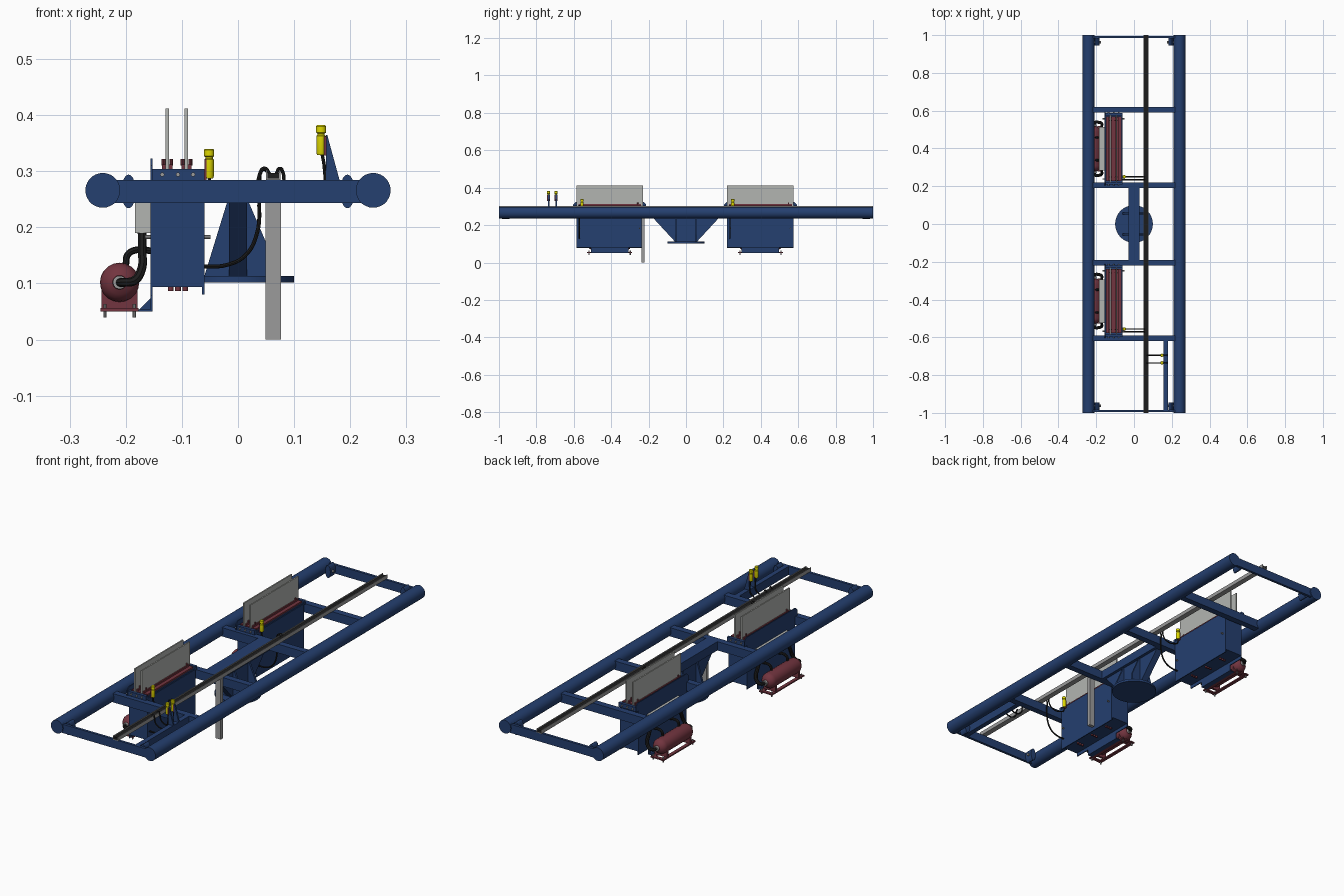
import bpy, bmesh, math
from mathutils import Vector

if "Cube" in bpy.data.objects:
    bpy.data.objects.remove(bpy.data.objects["Cube"])


def material(name, rgb):
    m = bpy.data.materials.new(name)
    m.diffuse_color = (*rgb, 1)
    m.use_nodes = True
    m.node_tree.nodes["Principled BSDF"].inputs["Base Color"].default_value = m.diffuse_color
    return m


BLUE = material("navy_paint", (0.018, 0.05, 0.16))
RED = material("maroon_paint", (0.17, 0.035, 0.05))
YELLOW = material("yellow_plastic", (0.75, 0.70, 0.0))
GREY = material("grey_metal", (0.33, 0.33, 0.33))
PALE = material("pale_panel", (0.45, 0.46, 0.44))
BLACK = material("black_rubber", (0.012, 0.012, 0.012))


def add(name, me, mat, smooth=False):
    me.materials.clear()
    me.materials.append(mat)
    if smooth:
        me.shade_smooth()
        me.set_sharp_from_angle(angle=math.radians(40))
    ob = bpy.data.objects.new(name, me)
    bpy.context.collection.objects.link(ob)
    return ob


def mesh_of(name, verts, faces):
    bm = bmesh.new()
    vs = [bm.verts.new(v) for v in verts]
    for f in faces:
        bm.faces.new([vs[i] for i in f])
    bmesh.ops.recalc_face_normals(bm, faces=bm.faces)
    me = bpy.data.meshes.new(name)
    bm.to_mesh(me)
    bm.free()
    return me


def prism(name, pts, axis, a, b, mat):
    """Extrude a 2D outline along axis x, y or z from a to b."""
    put = {"x": lambda p, t: (t, p[0], p[1]), "y": lambda p, t: (p[0], t, p[1]),
           "z": lambda p, t: (p[0], p[1], t)}[axis]
    n = len(pts)
    verts = [put(p, t) for t in (a, b) for p in pts]
    faces = [range(n), range(n, 2 * n)]
    faces += [(i, (i + 1) % n, (i + 1) % n + n, i + n) for i in range(n)]
    return add(name, mesh_of(name, verts, faces), mat)


def box(name, x, y, z, mat):
    return prism(name, [(x[0], y[0]), (x[1], y[0]), (x[1], y[1]), (x[0], y[1])], "z", z[0], z[1], mat)


def lathe(name, origin, axis, profile, mat, seg=20):
    """Revolve (radius, distance) pairs about an axis, with flat caps."""
    q = Vector((0, 0, 1)).rotation_difference(Vector(axis))
    verts, faces = [], []
    for r, t in profile:
        for i in range(seg):
            a = 2 * math.pi * i / seg
            verts.append(Vector(origin) + q @ Vector((r * math.cos(a), r * math.sin(a), t)))
    for k in range(len(profile) - 1):
        for i in range(seg):
            j = (i + 1) % seg
            faces.append((k * seg + i, k * seg + j, (k + 1) * seg + j, (k + 1) * seg + i))
    faces += [range(seg), range(len(verts) - seg, len(verts))]
    return add(name, mesh_of(name, verts, faces), mat, True)


def rod(name, origin, axis, r, length, mat, seg=20):
    return lathe(name, origin, axis, [(r, 0), (r, length)], mat, seg)


def hose(name, pts, r):
    cu = bpy.data.curves.new(name, "CURVE")
    cu.dimensions = "3D"
    cu.bevel_depth, cu.bevel_resolution, cu.resolution_u = r, 2, 6
    cu.use_fill_caps = True
    sp = cu.splines.new("BEZIER")
    sp.bezier_points.add(len(pts) - 1)
    for bp, p in zip(sp.bezier_points, pts):
        bp.co = p
        bp.handle_left_type = bp.handle_right_type = "AUTO"
    ob = bpy.data.objects.new(name, cu)
    bpy.context.collection.objects.link(ob)
    bpy.context.view_layer.update()
    me = bpy.data.meshes.new_from_object(ob.evaluated_get(bpy.context.evaluated_depsgraph_get()))
    bpy.data.objects.remove(ob)
    return add(name, me, BLACK, True)


X, Y, Z = (1, 0, 0), (0, 1, 0), (0, 0, 1)

# Main frame: side tubes, cross beams, end plates and end lugs
for s in (-1, 1):
    rod("side_tube", (s * 0.241, -1, 0.266), Y, 0.031, 2, BLUE, 28)
    for y in (0.205, 0.605):
        box("cross_beam", (-0.23, 0.23), (s * y - 0.015, s * y + 0.015), (0.243, 0.284), BLUE)
    box("end_plate", (-0.23, 0.23), (s * 0.99 - 0.006, s * 0.99 + 0.006), (0.243, 0.284), BLUE)
    for t in (-1, 1):
        oval = [(t * 0.195 + 0.013 * math.cos(a * math.pi / 10), 0.264 + 0.03 * math.sin(a * math.pi / 10))
                for a in range(20)]
        prism("end_lug", oval, "y", s * 0.984, s * 0.945, BLUE)
        rod("lug_bolt", (t * 0.195 - 0.02, s * 0.962, 0.264), X, 0.006, 0.04, GREY, 8)

# Centre pedestal: spine beam, tapered web, side wings and round foot
box("spine_beam", (-0.03, 0.03), (-0.2, 0.2), (0.243, 0.284), BLUE)
prism("pedestal_web", [(-0.18, 0.243), (0.18, 0.243), (0.06, 0.113), (-0.06, 0.113)], "x", -0.016, 0.016, BLUE)
for y in (-0.055, 0.055):
    prism("pedestal_wing", [(-0.02, 0.243), (0.02, 0.243), (0.06, 0.15), (0.06, 0.113), (-0.06, 0.113)],
          "y", y - 0.005, y + 0.005, BLUE)
rod("pedestal_foot", (0, 0, 0.102), Z, 0.1, 0.011, BLUE, 32)

# Cable tray along the frame, with cables inside, and the hanging drop bar
box("tray_floor", (0.05, 0.076), (-1, 1), (0.284, 0.287), GREY)
for x in (0.05, 0.0735):
    box("tray_side", (x, x + 0.0025), (-1, 1), (0.284, 0.302), GREY)
box("tray_cables", (0.0525, 0.0735), (-0.998, 0.998), (0.287, 0.297), BLACK)
box("drop_bar", (0.049, 0.077), (-0.238, -0.221), (0, 0.284), GREY)


def sensor(x, y, z):
    """Yellow sensor: narrow body under a wider cap."""
    lathe("sensor", (x, y, z), Z, [(0.007, 0), (0.0085, 0.004), (0.0085, 0.034), (0.0065, 0.036),
                                   (0.0065, 0.038), (0.009, 0.04), (0.009, 0.051), (0.007, 0.053)], YELLOW, 14)


# Two identical tank and pump stations
for c in (-0.408, 0.398):
    y0, y1 = c - 0.178, c + 0.178
    # Tank body and its two face plates
    box("tank_body", (-0.152, -0.062), (y0, y1), (0.094, 0.296), BLUE)
    prism("tank_back_plate", [(y0, 0.078), (y1, 0.078), (y1, 0.284), (c + 0.195, 0.284), (c + 0.195, 0.31),
                              (c + 0.182, 0.323), (c - 0.182, 0.323), (c - 0.195, 0.31), (c - 0.195, 0.284),
                              (y0, 0.284)], "x", -0.156, -0.152, BLUE)
    box("tank_front_plate", (-0.064, -0.06), (y0, y1), (0.08, 0.29), BLUE)
    for s in (-1, 1):
        box("tank_top_flange", (-0.152, -0.06), (c + s * 0.183 - 0.007, c + s * 0.183 + 0.007), (0.284, 0.304), BLUE)
        for x in (-0.135, -0.107, -0.08):
            rod("flange_bolt", (x, c + s * 0.19, 0.294), (0, s, 0), 0.004, 0.005, GREY, 6)
        # Through bolts
        rod("tank_bolt", (-0.166, c + s * 0.16, 0.183), X, 0.0035, 0.117, GREY, 8)
    box("tank_lid", (-0.148, -0.066), (y0 + 0.008, y1 - 0.008), (0.296, 0.304), RED)
    # Upright panels held in clamps
    for x in (-0.126, -0.092):
        box("upright_panel", (x - 0.003, x + 0.003), (y0, y1), (0.3, 0.412), PALE)
        for s in (-1, 1):
            box("panel_clamp_rail", (x + s * 0.006 - 0.003, x + s * 0.006 + 0.003), (y0 + 0.01, y1 - 0.01),
                (0.304, 0.312), RED)
            for t in (-1, 1):
                rod("clamp_bolt", (x + s * 0.007, c + t * 0.15, 0.31), Z, 0.0035, 0.012, RED, 8)
    # Drain fittings below the tank
    for y in (-0.1, 0, 0.1):
        for x in (-0.12, -0.107, -0.094):
            rod("drain_fitting", (x, c + y, 0.087), Z, 0.005, 0.01, RED, 10)

    # Pump vessel with domed ends
    dome = [(0.035 * math.cos(a), 0.03 * math.sin(a)) for a in (1.2, 0.9, 0.6, 0.3, 0)]
    prof = [(0.01, -0.125)] + [(r, -0.09 - t) for r, t in dome]
    prof += [(r, 0.09 + t) for r, t in reversed(dome)] + [(0.01, 0.125)]
    lathe("pump_vessel", (-0.211, c, 0.102), Y, prof, RED, 20)
    # Pump base, saddles, feet and support brackets
    for s in (-1, 1):
        y = c + s * 0.085
        box("pump_saddle", (-0.243, -0.179), (y - 0.005, y + 0.005), (0.055, 0.09), RED)
        x = -0.211 + s * 0.026
        box("pump_base_rail", (x - 0.008, x + 0.008), (c - 0.12, c + 0.12), (0.05, 0.056), RED)
        box("pump_base_tie", (-0.245, -0.178), (c + s * 0.11 - 0.008, c + s * 0.11 + 0.008), (0.05, 0.056), RED)
        for t in (-1, 1):
            rod("base_bolt", (-0.211 + t * 0.026, c + s * 0.11, 0.039), Z, 0.003, 0.024, GREY, 8)
        prism("pump_bracket", [(-0.152, 0.05), (-0.18, 0.05), (-0.152, 0.078)], "y", y - 0.004, y + 0.004, BLUE)
        # Pump hoses at both ends
        e = c + s * 0.14
        lathe("hose_collar", (-0.211, c + s * 0.115, 0.102), (0, s, 0), [(0.012, 0), (0.012, 0.014)], GREY, 14)
        hose("end_hose", [(-0.211, c + s * 0.118, 0.102), (-0.205, e, 0.102), (-0.185, e, 0.105),
                          (-0.172, e - s * 0.005, 0.125), (-0.171, e - s * 0.02, 0.16),
                          (-0.171, e - s * 0.035, 0.192)], 0.008)
        hose("top_hose", [(-0.2, c + s * 0.06, 0.134), (-0.196, c + s * 0.06, 0.152),
                          (-0.18, c + s * 0.06, 0.16), (-0.153, c + s * 0.06, 0.158)], 0.006)
    box("pump_bracket_plate", (-0.18, -0.152), (c - 0.1, c + 0.1), (0.05, 0.054), BLUE)
    box("tank_back_rim", (-0.156, -0.152), (c - 0.1, c + 0.1), (0.05, 0.08), BLUE)
    box("control_box", (-0.184, -0.156), (c - 0.115, c + 0.115), (0.19, 0.245), PALE)

    # Station sensor, its bracket and cables to the tray
    y = c - 0.148
    box("sensor_bracket", (-0.06, -0.056), (y - 0.007, y + 0.007), (0.283, 0.322), RED)
    sensor(-0.0515, y, 0.287)
    hose("sensor_cable", [(-0.051, y, 0.29), (-0.049, y, 0.268), (-0.03, y, 0.255), (0.02, y, 0.255),
                          (0.037, y, 0.275), (0.045, y, 0.303), (0.056, y, 0.295)], 0.003)
    y = c - 0.163
    hose("tank_cable", [(-0.062, y, 0.13), (-0.02, y, 0.133), (0.013, y, 0.15), (0.034, y, 0.19),
                        (0.038, y, 0.25), (0.039, y, 0.295), (0.047, y, 0.305), (0.056, y, 0.295)], 0.0035)

# Sensor pair on its own side rail
box("sensor_rail", (0.157, 0.18), (-0.985, -0.605), (0.244, 0.284), BLUE)
for y in (-0.735, -0.695):
    prism("sensor_gusset", [(0.157, 0.284), (0.181, 0.284), (0.159, 0.365), (0.157, 0.365)],
          "y", y - 0.004, y + 0.004, BLUE)
    box("pair_bracket", (0.153, 0.158), (y - 0.007, y + 0.007), (0.328, 0.362), RED)
    sensor(0.148, y, 0.329)
    hose("pair_cable", [(0.15, y, 0.33), (0.154, y, 0.305), (0.152, y, 0.272), (0.135, y, 0.257),
                        (0.1, y, 0.257), (0.084, y, 0.275), (0.08, y, 0.298), (0.075, y, 0.305),
                        (0.068, y, 0.295)], 0.003)
